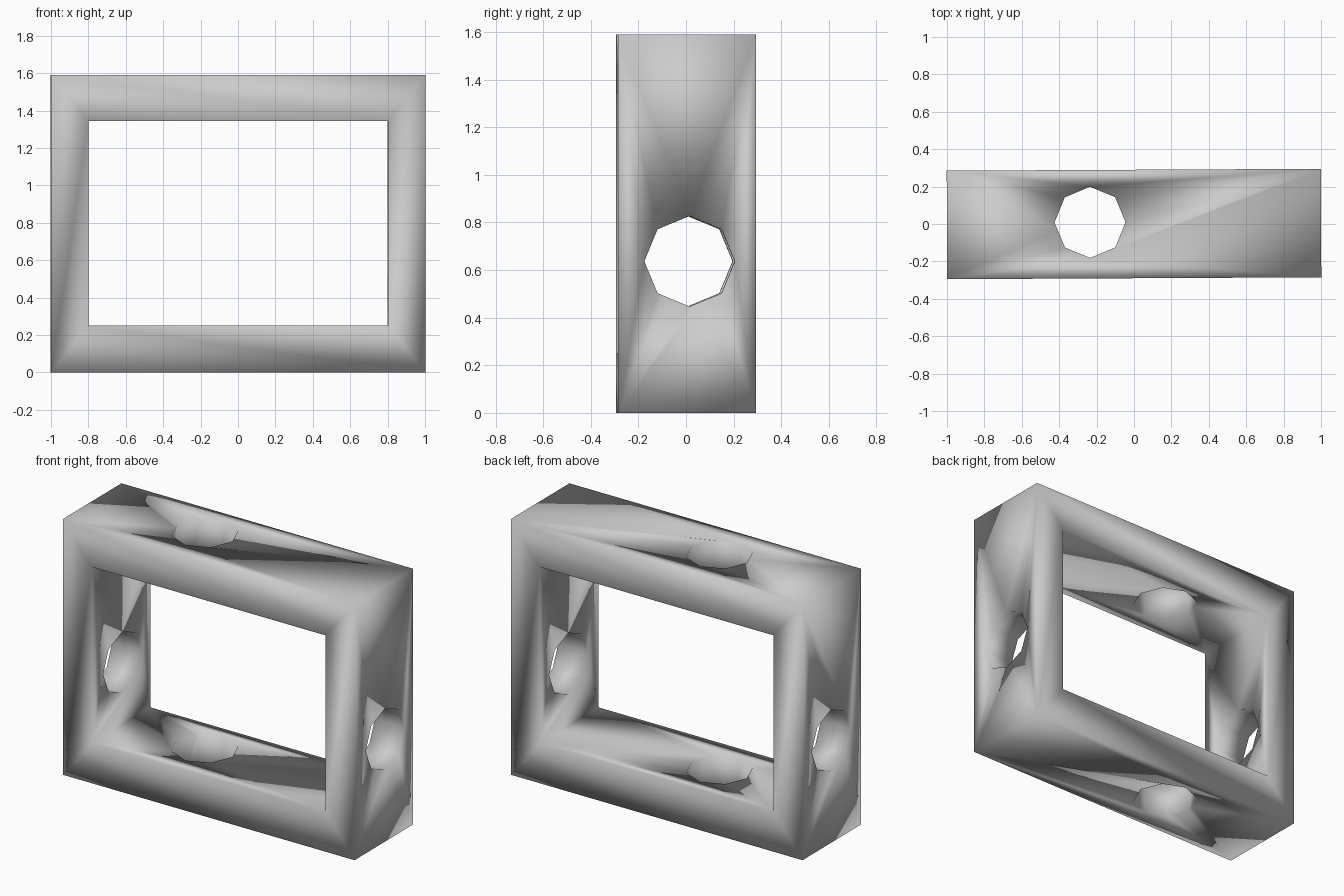
import bpy, bmesh
from math import pi
from mathutils import Matrix

if "Cube" in bpy.data.objects:
    bpy.data.objects.remove(bpy.data.objects["Cube"], do_unlink=True)

HALF_DEPTH, YAW = 0.29, 0.005

mat = bpy.data.materials.new("plain grey")
mat.use_nodes = True
grey = (0.6, 0.6, 0.6, 1)
mat.diffuse_color = grey
mat.node_tree.nodes["Principled BSDF"].inputs["Base Color"].default_value = grey


def make_object(name, bm):
    mesh = bpy.data.meshes.new(name)
    bm.to_mesh(mesh)
    bm.free()
    mesh.materials.append(mat)
    obj = bpy.data.objects.new(name, mesh)
    bpy.context.collection.objects.link(obj)
    return obj


# Rectangular frame with mitred corners
bm = bmesh.new()


def ring(x, z0, z1, y):
    return [bm.verts.new((px, y, pz)) for px, pz in ((-x, z0), (x, z0), (x, z1), (-x, z1))]


loops = [ring(1, 0, 1.59, -HALF_DEPTH), ring(1, 0, 1.59, HALF_DEPTH),
         ring(0.8, 0.25, 1.345, HALF_DEPTH), ring(0.8, 0.25, 1.345, -HALF_DEPTH)]
for a, b in zip(loops, loops[1:] + loops[:1]):
    for i in range(4):
        j = (i + 1) % 4
        bm.faces.new((a[i], a[j], b[j], b[i]))
bmesh.ops.recalc_face_normals(bm, faces=bm.faces)
frame = make_object("frame", bm)


# Eight-sided holes through the sides and through the top and bottom
def cut_hole(name, centre, turn):
    bm = bmesh.new()
    bmesh.ops.create_cone(bm, cap_ends=True, segments=8, radius1=0.19, radius2=0.19,
                          depth=4, matrix=Matrix.Translation(centre) @ turn)
    cutter = make_object(name, bm)
    cutter.hide_render = True
    mod = frame.modifiers.new(name, 'BOOLEAN')
    mod.operation, mod.solver, mod.object = 'DIFFERENCE', 'EXACT', cutter
    return cutter


cutters = [cut_hole("side_hole_cutter", (0, 0.01, 0.637), Matrix.Rotation(pi / 2, 4, 'Y')),
           cut_hole("top_hole_cutter", (-0.235, 0.01, 0.8), Matrix.Identity(4))]

bpy.context.view_layer.update()
bpy.ops.object.select_all(action='DESELECT')
bpy.context.view_layer.objects.active = frame
frame.select_set(True)
for mod in list(frame.modifiers):
    bpy.ops.object.modifier_apply(modifier=mod.name)
for cutter in cutters:
    bpy.data.objects.remove(cutter, do_unlink=True)

# Soft shading over every edge, and a very slight turn
frame.data.transform(Matrix.Rotation(YAW, 4, 'Z'))
bpy.ops.object.shade_smooth()
